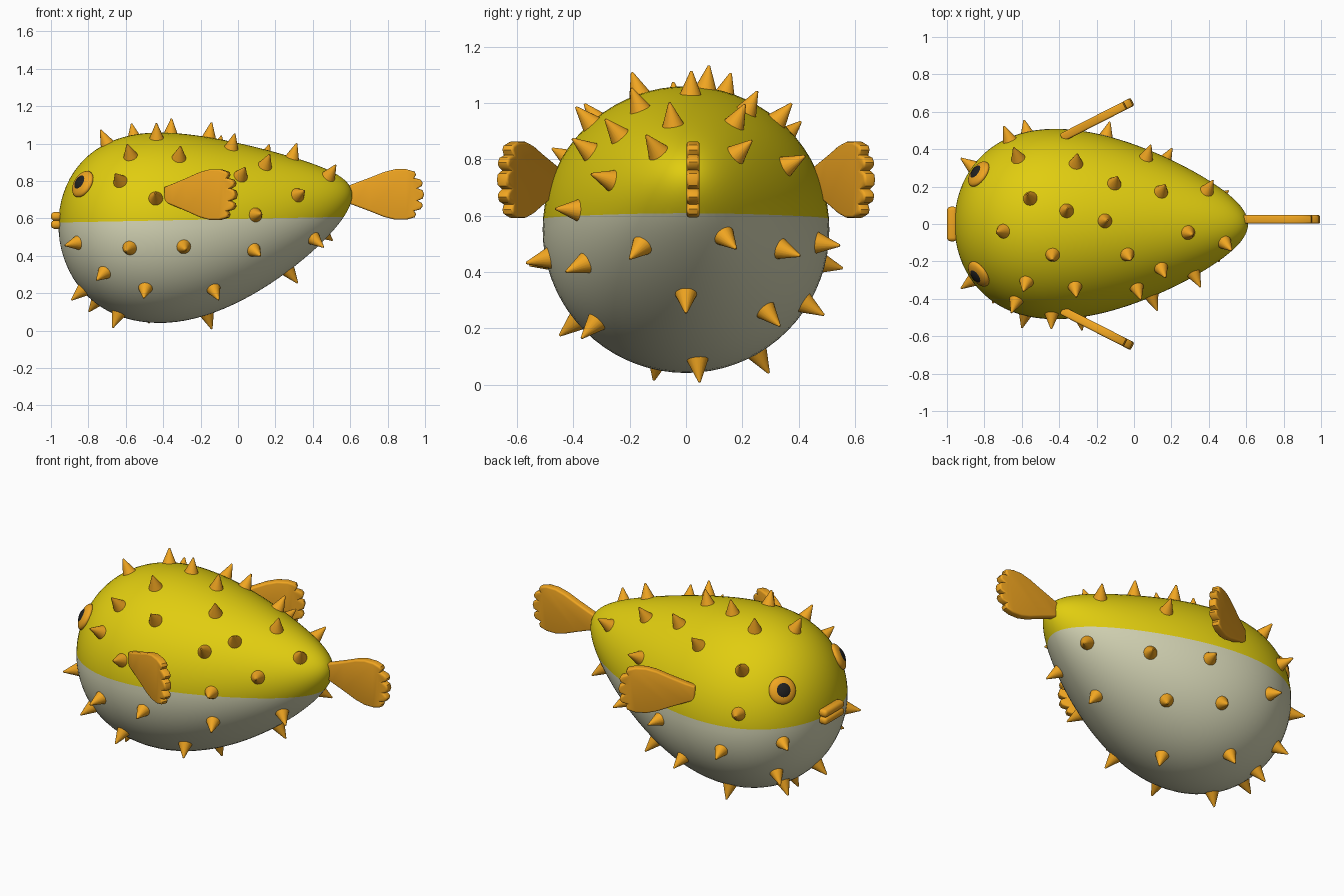
import bpy, bmesh, math
from mathutils import Vector, Matrix

if "Cube" in bpy.data.objects:
    bpy.data.objects.remove(bpy.data.objects["Cube"])


def material(name, rgb):
    m = bpy.data.materials.new(name)
    m.diffuse_color = (*rgb, 1)
    m.use_nodes = True
    m.node_tree.nodes["Principled BSDF"].inputs["Base Color"].default_value = m.diffuse_color
    return m


YELLOW = material("yellow", (0.75, 0.61, 0.005))
BELLY = material("belly", (0.66, 0.66, 0.46))
ORANGE = material("orange", (0.88, 0.38, 0.015))
DARK = material("dark", (0.015, 0.015, 0.015))


def finish(bm, name, mats, angle=40):
    bmesh.ops.recalc_face_normals(bm, faces=bm.faces)
    me = bpy.data.meshes.new(name)
    bm.to_mesh(me)
    bm.free()
    for m in mats:
        me.materials.append(m)
    ob = bpy.data.objects.new(name, me)
    bpy.context.collection.objects.link(ob)
    bpy.ops.object.select_all(action='DESELECT')
    ob.select_set(True)
    bpy.context.view_layer.objects.active = ob
    bpy.ops.object.shade_smooth_by_angle(angle=math.radians(angle))
    return ob


# Egg-shaped body: round sections along x, rising towards the tail
def surface(t, a):
    c = math.cos(t)
    x = -0.175 - 0.785 * c
    r = math.sin(t) * (0.478 + 0.185 * c)
    mid = 0.55 + (0.17 if x > -0.4 else 0.05) * (x + 0.4) ** 2
    return Vector((x, r * math.sin(a), mid + r * math.cos(a)))


def place(x, deg, lift=0.0):
    """Matrix on the body at x and angle from the top, z along the normal."""
    t, a, e = math.acos((-0.175 - x) / 0.785), math.radians(deg), 1e-3
    p = surface(t, a)
    n = (surface(t, a + e) - surface(t, a - e)).cross(surface(t + e, a) - surface(t - e, a))
    n.normalize()
    if n.dot(p - Vector((-0.175, 0, 0.56))) < 0:
        n.negate()
    return Matrix.Translation(p + n * lift) @ n.to_track_quat('Z', 'Y').to_matrix().to_4x4()


bm = bmesh.new()
RINGS, SEG = 48, 72
rings = [[bm.verts.new(surface(math.pi * i / RINGS, 2 * math.pi * j / SEG)) for j in range(SEG)]
         for i in range(1, RINGS)]
for A, B in zip(rings, rings[1:]):
    for j in range(SEG):
        k = (j + 1) % SEG
        bm.faces.new((A[j], A[k], B[k], B[j]))
for ring, t in ((rings[0], 0), (rings[-1], math.pi)):
    pole = bm.verts.new(surface(t, 0))
    for j in range(SEG):
        bm.faces.new((ring[j], ring[(j + 1) % SEG], pole))
# Two-tone split along a slightly tilted plane
origin, normal = Vector((0, 0, 0.597)), Vector((-0.02, 0, 1)).normalized()
bmesh.ops.bisect_plane(bm, geom=bm.verts[:] + bm.edges[:] + bm.faces[:], dist=1e-5,
                       plane_co=origin, plane_no=normal)
for f in bm.faces:
    f.material_index = int((f.calc_center_median() - origin).dot(normal) < 0)
finish(bm, "body", [YELLOW, BELLY], 60)

# Spikes: (x, degrees round from the top, positive towards +y)
SPIKES = [
    (-.70, -5), (-.435, -19), (-.035, -22), (.29, -9), (.485, -35), (.145, -40),
    (-.575, -39), (-.315, -42), (-.63, -59), (-.44, -72), (.015, -54), (.32, -72),
    (.095, -86), (-.86, -107), (-.58, -103), (-.29, -102), (.085, -114), (.405, -137),
    (-.495, -130), (-.13, -137), (-.715, -124), (-.83, -170), (-.64, -168), (.27, 180),
    (-.165, 175), (-.75, 160), (-.47, 150), (.005, 138), (-.79, 137), (.45, 137),
    (-.275, 122), (.165, 110), (-.57, 104), (-.86, 103), (-.15, 97), (-.665, 76),
    (.065, 62), (.39, 48), (-.62, 47), (-.31, 40), (-.105, 28), (.145, 28),
    (-.555, 16), (-.36, 8), (-.155, 2)]
bm = bmesh.new()
for x, deg in SPIKES:
    bmesh.ops.create_cone(bm, cap_ends=True, segments=20, radius1=0.043, radius2=0.004,
                          depth=0.095, matrix=place(x, deg, 0.034))
finish(bm, "spikes", [ORANGE], 50)


# Eyes: flat domes with dark pupils
def dome(name, m, radius, thick, mat):
    b = bmesh.new()
    bmesh.ops.create_uvsphere(b, u_segments=32, v_segments=16, radius=1,
                              matrix=m @ Matrix.Diagonal((radius, radius, thick, 1)))
    finish(b, name, [mat], 60)


for side, s in (("right", -1), ("left", 1)):
    dome(side + "_eye", place(-0.83, 50 * s, 0.0), 0.077, 0.03, ORANGE)
    dome(side + "_pupil", place(-0.83, 50 * s, 0.016), 0.045, 0.02, DARK)

# Lips: two rounded bars
for name, z in (("upper_lip", 0.611), ("lower_lip", 0.567)):
    bm = bmesh.new()
    bmesh.ops.create_cube(bm, size=1, matrix=Matrix.Translation((-0.972, 0, z))
                          @ Matrix.Diagonal((0.056, 0.185, 0.046, 1)))
    bmesh.ops.bevel(bm, geom=bm.edges[:], offset=0.02, segments=4, profile=0.5,
                    affect='EDGES', clamp_overlap=True)
    finish(bm, name, [ORANGE], 60)

# Scalloped fin outline, upper half from root to tip
HALF = [(-.03, .04), (.02, .058), (.1, .088), (.18, .12), (.24, .135), (.30, .135),
        (.345, .122), (.352, .105), (.342, .088), (.375, .08), (.388, .062), (.383, .045),
        (.36, .033), (.388, .022), (.395, 0)]


def fin(name, pos, turn, thick=0.046):
    b = bmesh.new()
    outline = HALF + [(u, -w) for u, w in HALF[-2::-1]]
    face = b.faces.new([b.verts.new((u, -thick / 2, w)) for u, w in outline])
    ext = bmesh.ops.extrude_face_region(b, geom=[face], use_keep_orig=True)
    bmesh.ops.translate(b, vec=(0, thick, 0),
                        verts=[v for v in ext["geom"] if isinstance(v, bmesh.types.BMVert)])
    b.normal_update()
    rim = [e for e in b.edges if abs(e.verts[0].co.y - e.verts[1].co.y) < 1e-6]
    bmesh.ops.bevel(b, geom=rim, offset=0.014, segments=3, profile=0.5,
                    affect='EDGES', clamp_overlap=True)
    bmesh.ops.transform(b, verts=b.verts, matrix=Matrix.Translation(pos)
                        @ Matrix.Rotation(math.radians(turn), 4, 'Z'))
    finish(b, name, [ORANGE], 45)


fin("tail_fin", (0.6, 0.025, 0.728), 0)
fin("left_fin", (-0.36, 0.475, 0.727), 27)
fin("right_fin", (-0.36, -0.475, 0.727), -27)
